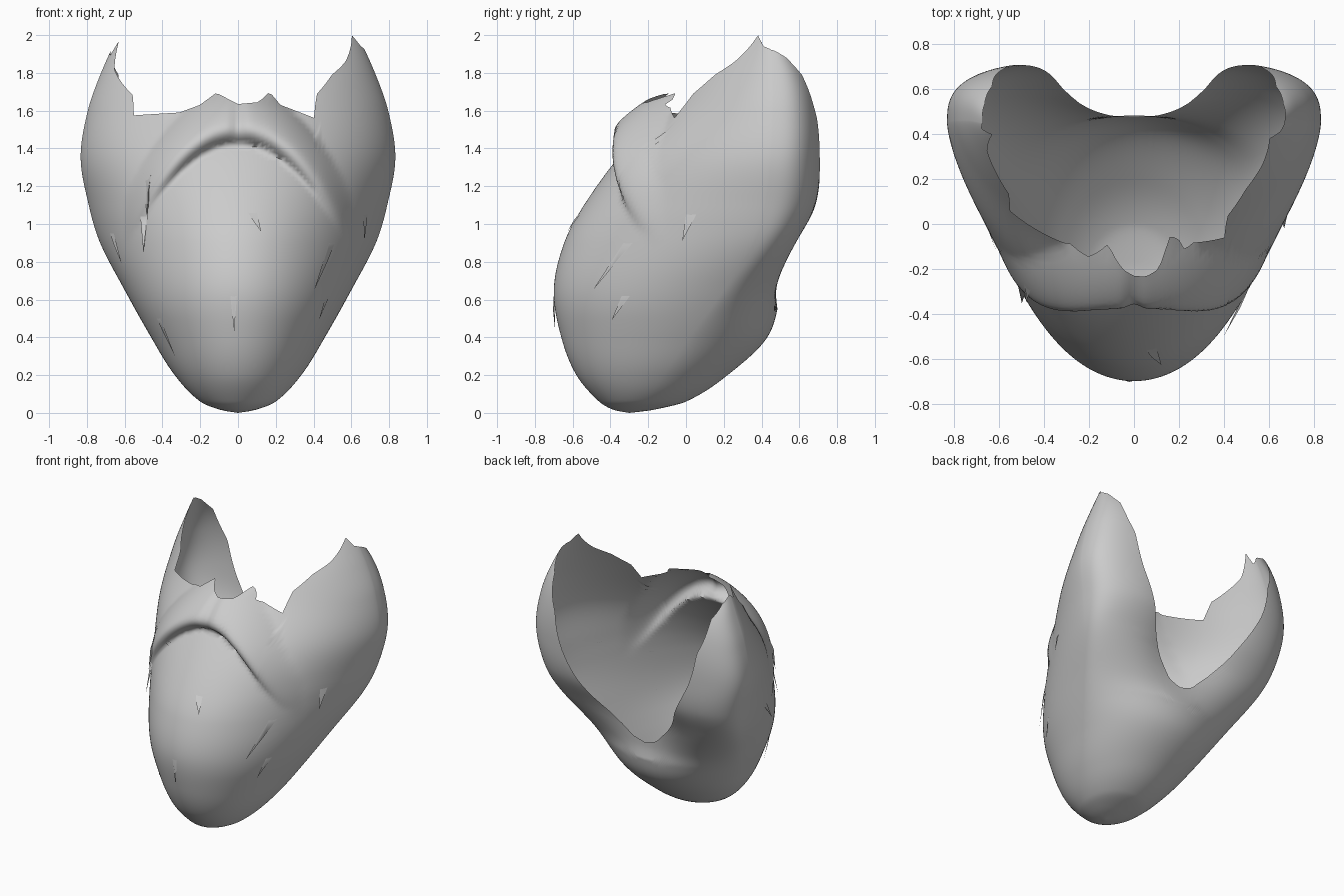
import bpy, bmesh, math
from mathutils import Vector

if "Cube" in bpy.data.objects:
    bpy.data.objects.remove(bpy.data.objects["Cube"])

# Horizontal sections: height, half width, front y, y of widest point, back y
SECT = [(0, 0, -.30, -.30, -.30), (.015, .09, -.38, -.27, -.18), (.06, .20, -.46, -.22, 0),
        (.2, .335, -.58, -.12, .22), (.4, .46, -.66, .02, .43), (.65, .60, -.70, .20, .51),
        (.9, .73, -.645, .36, .615), (1.1, .79, -.54, .42, .715), (1.35, .833, -.36, .45, .74),
        (1.6, .795, -.14, .46, .73), (1.8, .725, 0, .46, .675), (2.0, .635, .16, .44, .53)]
# Rim height by angle (0 = front centre, pi = back centre) for each side
BACK = [(1.6, 1.92), (1.9, 1.88), (2.2, 1.79), (2.5, 1.55), (2.64, 1.3),
        (2.82, 1.03), (2.93, .81), (3.02, .70), (math.pi, .67)]
RIM_R = [(0, 1.635), (.14, 1.645), (.22, 1.70), (.29, 1.63), (.53, 1.56), (.56, 1.68),
         (.75, 1.79), (.95, 1.86), (1.25, 2.0), (1.38, 1.94)] + BACK
RIM_L = [(0, 1.635), (.15, 1.695), (.26, 1.63), (.4, 1.59), (.76, 1.575), (.8, 1.68),
         (.95, 1.74), (1.15, 1.82), (1.33, 1.97), (1.42, 1.89)] + BACK


def lerp(tab, a):
    for (a0, v0), (a1, v1) in zip(tab, tab[1:]):
        if a <= a1:
            return v0 + (v1 - v0) * (a - a0) / (a1 - a0)
    return tab[-1][1]


def ramp(z, a, b):
    s = max(0, min(1, (z - a) / (b - a)))
    return s * s * (3 - 2 * s)


def section(z):
    # smooth Hermite interpolation between sections
    n = len(SECT)
    i = max(k for k in range(n - 1) if SECT[k][0] <= z)
    p, q = SECT[i], SECT[i + 1]
    d = q[0] - p[0]
    t = min(1, (z - p[0]) / d)
    o, r = SECT[max(i - 1, 0)], SECT[min(i + 2, n - 1)]
    out = []
    for k in range(1, 5):
        m0 = (q[k] - o[k]) / (q[0] - o[0]) * d
        m1 = (r[k] - p[k]) / (r[0] - p[0]) * d
        out.append((2*t**3 - 3*t*t + 1) * p[k] + (t**3 - 2*t*t + t) * m0
                   + (3*t*t - 2*t**3) * q[k] + (t**3 - t*t) * m1)
    return out


def surface(ang, z):
    w, f, c, b = section(z)
    sn, cs = math.sin(ang), math.cos(ang)
    if cs > 0:                      # front: cheeks taper to the chin
        x, y = w * sn, c - cs ** (1 + .35 * ramp(z, .5, 1.0)) * (c - f)
    else:                           # fuller, rounder sidelocks at the back
        e = 1 - .33 * ramp(z, .5, 1.0)
        x = math.copysign(w * abs(sn) ** e, sn)
        y = c + (b - c) * (-cs) ** e
        if z > .55:                 # hollow at the nape
            y -= .1 * math.exp(-(x / .3) ** 2) * min(1, (z - .55) / .3)
    ax = abs(x)
    if cs > 0 and ax < .6:          # moustache swelling along a drooping arc
        u = z - (1.54 - 1.5 * ax * ax)
        u /= ((.2 - .1 * ax if u > 0 else .12) * (1 - .45 * ax / .6)
              * math.hypot(1, 3 * ax))
        if abs(u) < 1:
            amp = .17 * (1 - (ax / .6) ** 2) ** 1.1 * (1 - .15 * math.exp(-(x / .035) ** 2))
            y -= amp * (1 - u * u) ** (.8 if u > 0 else .95)
    return Vector((x, y, z))


# Beard shell with moustache, open at the top and nape
COLS, ROWS = 240, 100
bm = bmesh.new()
pole = bm.verts.new((0, -.30, 0))
prev = None
for j in range(1, ROWS + 1):
    ring = []
    t = j / ROWS
    for i in range(COLS):
        a = 2 * math.pi * i / COLS
        if a > math.pi:
            a -= 2 * math.pi
        top = lerp(RIM_R if a >= 0 else RIM_L, abs(a))
        # rows stay level in front, following the jagged rim only near the top
        base = 1.6 + (top - 1.6) * ramp(abs(a), .7, 1.2)
        base += (top - base) * t ** 6
        ring.append(bm.verts.new(surface(a, base * t ** 1.35)))
    for i in range(COLS):
        k = (i + 1) % COLS
        if prev:
            bm.faces.new((prev[i], prev[k], ring[k], ring[i]))
        else:
            bm.faces.new((pole, ring[k], ring[i]))
    prev = ring
bmesh.ops.recalc_face_normals(bm, faces=bm.faces)


def finish(bm, name):
    me = bpy.data.meshes.new(name)
    bm.to_mesh(me)
    bm.free()
    ob = bpy.data.objects.new(name, me)
    bpy.context.collection.objects.link(ob)
    bpy.ops.object.select_all(action='DESELECT')
    bpy.context.view_layer.objects.active = ob
    ob.select_set(True)
    bpy.ops.object.shade_smooth_by_angle(angle=math.radians(85))


finish(bm, "beard_shell")

# Loose hair tips: angle, root height, length, sideways drift of the tip
bm = bmesh.new()
for a, z, ln, drift in [(.1, 1.06, .1, .06), (-.04, .62, .19, 0), (.75, .9, .25, -.05),
                        (-.95, .5, .2, .06), (-.62, 1.27, .25, -.03), (-.7, 1.04, .2, -.06),
                        (1.05, 1.05, .14, .03), (.95, .62, .13, -.03), (-1.1, .95, .16, .03)]:
    s = .03
    l, r, m = surface(a - s, z), surface(a + s, z), surface(a, z - ln * .4)
    out = Vector((math.sin(a), -math.cos(a), 0))
    tip = surface(a + drift, z - ln) + out * .025
    v = [bm.verts.new(p) for p in (l, r, tip, m + out * .012)]
    bm.faces.new((v[0], v[3], v[1]))
    bm.faces.new((v[0], v[2], v[3]))
    bm.faces.new((v[3], v[2], v[1]))
bmesh.ops.recalc_face_normals(bm, faces=bm.faces)
finish(bm, "loose_hair_tips")
